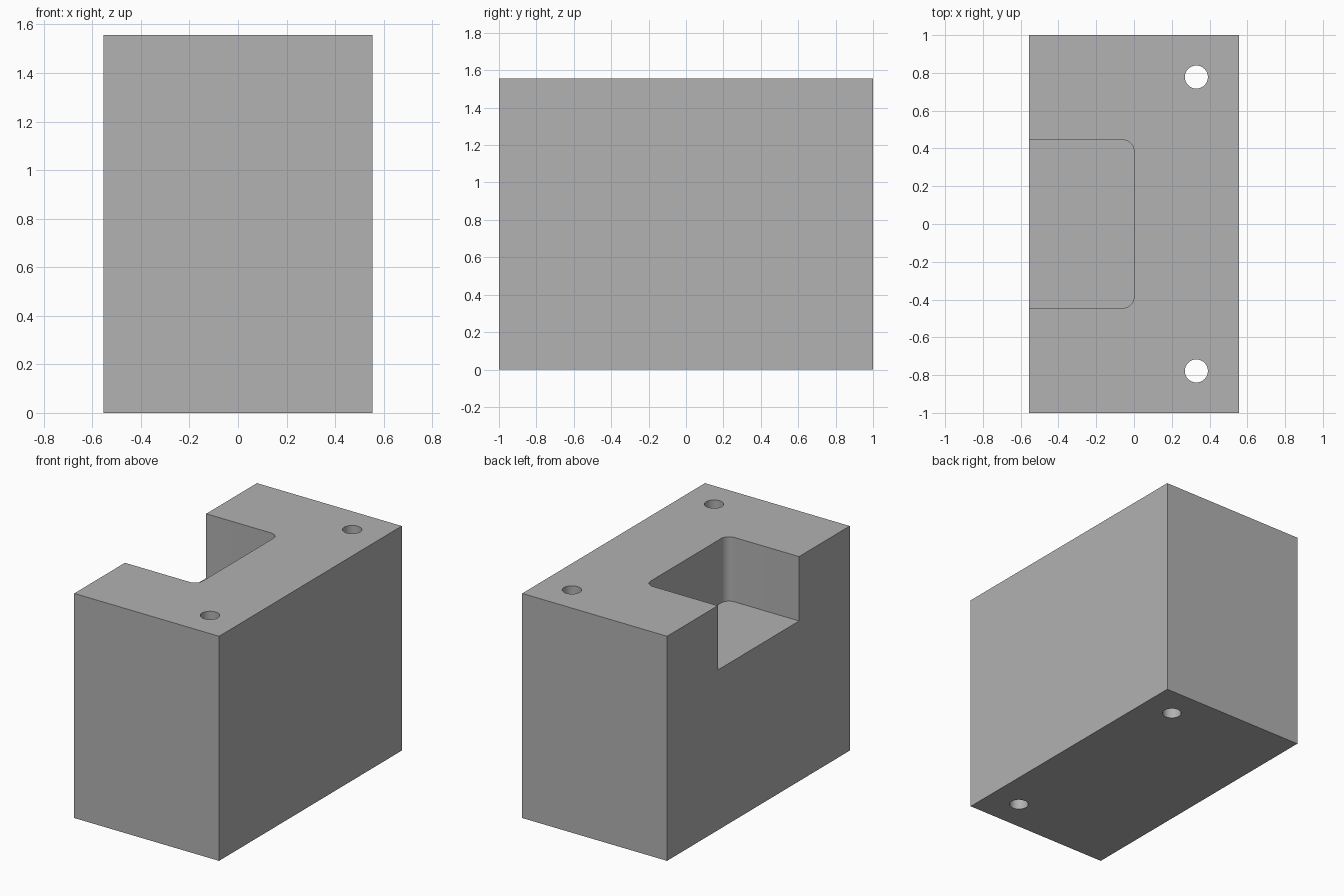
import bpy, bmesh
from math import radians
from mathutils import Matrix

cube = bpy.data.objects.get("Cube")
if cube:
    bpy.data.objects.remove(cube, do_unlink=True)

WIDTH, LENGTH, HEIGHT = 1.11, 2.0, 1.556
NOTCH_HALF, NOTCH_FLOOR, FILLET = 0.445, 1.11, 0.06
HOLE_X, HOLE_Y, HOLE_R = 0.33, 0.778, 0.061

grey = bpy.data.materials.new("plain grey")
grey.use_nodes = True
colour = (0.445, 0.445, 0.445, 1)
grey.diffuse_color = colour
grey.node_tree.nodes["Principled BSDF"].inputs["Base Color"].default_value = colour


def make_object(name, bm):
    mesh = bpy.data.meshes.new(name)
    bm.to_mesh(mesh)
    bm.free()
    mesh.materials.append(grey)
    obj = bpy.data.objects.new(name, mesh)
    bpy.context.collection.objects.link(obj)
    return obj


def box(x0, x1, y0, y1, z0, z1):
    bm = bmesh.new()
    matrix = (Matrix.Translation(((x0 + x1) / 2, (y0 + y1) / 2, (z0 + z1) / 2))
              @ Matrix.Diagonal((x1 - x0, y1 - y0, z1 - z0, 1)))
    bmesh.ops.create_cube(bm, size=1, matrix=matrix)
    return bm


def cut(target, cutter):
    """Subtract the cutter from the target, then discard it."""
    cutter.hide_render = True
    mod = target.modifiers.new("cut", 'BOOLEAN')
    mod.operation = 'DIFFERENCE'
    mod.solver = 'EXACT'
    mod.object = cutter
    bpy.ops.object.select_all(action='DESELECT')
    bpy.context.view_layer.objects.active = target
    target.select_set(True)
    bpy.ops.object.modifier_apply(modifier=mod.name)
    bpy.data.objects.remove(cutter, do_unlink=True)


# Solid block
block = make_object("block", box(-WIDTH / 2, WIDTH / 2, -LENGTH / 2, LENGTH / 2, 0, HEIGHT))

# Open pocket in the right side, with its two inner upright corners rounded
bm = box(-WIDTH, 0, -NOTCH_HALF, NOTCH_HALF, NOTCH_FLOOR, HEIGHT + 0.2)
inner = [e for e in bm.edges if all(abs(v.co.x) < 0.001 for v in e.verts)
         and abs(e.verts[0].co.z - e.verts[1].co.z) > 0.1]
bmesh.ops.bevel(bm, geom=inner, offset=FILLET, offset_type='OFFSET',
                segments=8, profile=0.5, affect='EDGES')
cut(block, make_object("pocket_cutter", bm))

# Two through holes
for side in (-1, 1):
    bm = bmesh.new()
    bmesh.ops.create_cone(bm, cap_ends=True, segments=48, radius1=HOLE_R, radius2=HOLE_R,
                          depth=HEIGHT + 0.4,
                          matrix=Matrix.Translation((HOLE_X, side * HOLE_Y, HEIGHT / 2)))
    cut(block, make_object("hole_cutter", bm))

bpy.ops.object.shade_smooth_by_angle(angle=radians(30))
